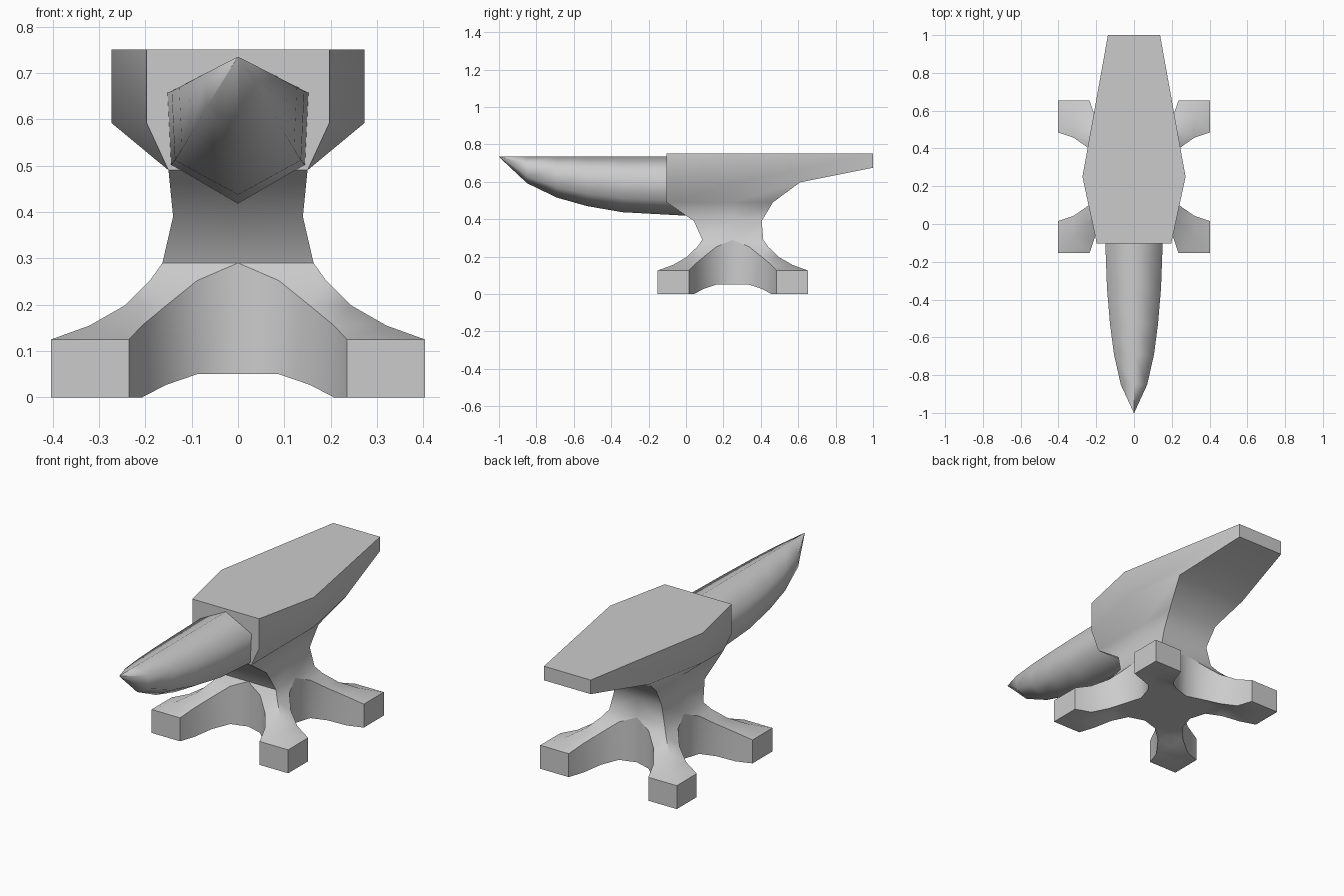
import bpy, bmesh
from mathutils import Vector

if "Cube" in bpy.data.objects:
    bpy.data.objects.remove(bpy.data.objects["Cube"], do_unlink=True)

steel = bpy.data.materials.new("plain_grey_steel")
steel.use_nodes = True
GREY = (0.6, 0.6, 0.6, 1)
steel.diffuse_color = GREY
steel.node_tree.nodes["Principled BSDF"].inputs["Base Color"].default_value = GREY

CY = 0.25  # centre of the base along y


def add_face(bm, pts):
    """Face from points, skipping repeated corners."""
    clean = []
    for p in pts:
        p = Vector(p)
        if all((p - q).length > 1e-5 for q in clean):
            clean.append(p)
    if len(clean) > 2:
        return bm.faces.new([bm.verts.new(p) for p in clean])


def finish(bm, name, angle):
    bmesh.ops.remove_doubles(bm, verts=bm.verts, dist=1e-4)
    bmesh.ops.recalc_face_normals(bm, faces=bm.faces)
    # keep the rim between recess walls and leg tops crisp
    for e in bm.edges:
        if len({f.material_index for f in e.link_faces}) > 1:
            e.smooth = False
    for f in bm.faces:
        f.material_index = 0
    mesh = bpy.data.meshes.new(name)
    bm.to_mesh(mesh)
    bm.free()
    mesh.materials.append(steel)
    obj = bpy.data.objects.new(name, mesh)
    bpy.context.collection.objects.link(obj)
    bpy.ops.object.select_all(action='DESELECT')
    obj.select_set(True)
    bpy.context.view_layer.objects.active = obj
    bpy.ops.object.shade_smooth_by_angle(angle=angle)


# ---- body: four spreading feet, waist and face block in one mesh ----
bm = bmesh.new()

# leg levels: reach from centre, recess half width, top height, underside height
legs = [(0.403, 0.235, 0.125, 0), (0.32, 0.207, 0.155, 0),
        (0.245, 0.155, 0.198, 0.027), (0.19, 0.088, 0.252, 0.05),
        (0.163, 0, 0.29, 0.05)]
for sx in (1, -1):
    for sy in (1, -1):
        def at(x, y, z):
            return (sx * x, CY + sy * y, z)

        for swap in (False, True):
            def pt(across, out, z):
                return at(out, across, z) if swap else at(across, out, z)

            for (d, t, z, b), (d2, t2, z2, b2) in zip(legs, legs[1:]):
                add_face(bm, [pt(t, d, z), pt(d, d, z), pt(d2, d2, z2), pt(t2, d2, z2)])
                add_face(bm, [pt(t, d, b), pt(d, d, b), pt(d2, d2, b2), pt(t2, d2, b2)])
                wall = add_face(bm, [pt(t, d, b), pt(t, d, z), pt(t2, d2, z2), pt(t2, d2, b2)])
                wall.material_index = 1
            d, t, z, b = legs[0]
            add_face(bm, [pt(t, d, b), pt(d, d, b), pt(d, d, z), pt(t, d, z)])
        d, t, z, b = legs[-1]
        add_face(bm, [at(0, 0, b), at(d, 0, b), at(d, d, b), at(0, d, b)])

# half rings: front corner, middle, back corner
rings = [
    [(0.163, 0.087, 0.29), (0.163, CY, 0.29), (0.163, 0.413, 0.29)],
    [(0.14, 0.042, 0.39), (0.14, CY, 0.39), (0.14, 0.405, 0.39)],
    [(0.15, -0.103, 0.49), (0.15, CY, 0.49), (0.15, 0.465, 0.49)],
    [(0.197, -0.103, 0.592), (0.273, CY, 0.592), (0.208, 0.61, 0.597)],
    [(0.197, -0.103, 0.592), (0.273, CY, 0.592), (0.138, 1, 0.675)],
    [(0.197, -0.103, 0.75), (0.273, CY, 0.75), (0.138, 1, 0.75)],
]
for s in (1, -1):
    full = [[(0, r[0][1], r[0][2])] + [(s * x, y, z) for x, y, z in r]
            + [(0, r[2][1], r[2][2])] for r in rings]
    for low, high in zip(full, full[1:]):
        for i in range(4):
            add_face(bm, [low[i], low[i + 1], high[i + 1], high[i]])
    add_face(bm, full[-1])
finish(bm, "anvil_body", 0.92)

# ---- horn: tapering six-sided loft with a level top ridge ----
bm = bmesh.new()
TOP = 0.735
stations = [(0.06, 0.415, 0.155), (-0.1, 0.424, 0.152), (-0.34, 0.437, 0.143),
            (-0.53, 0.47, 0.127), (-0.69, 0.515, 0.106), (-0.85, 0.592, 0.07),
            (-1, TOP - 0.002, 0.001)]
sections = []
for y, bottom, w in stations:
    h = TOP - bottom
    right = [(w, y, TOP - 0.25 * h), (w * 0.95, y, TOP - 0.75 * h)]
    left = [(-x, y, z) for x, y, z in reversed(right)]
    sections.append([(0, y, TOP)] + right + [(0, y, bottom)] + left)
for a, b in zip(sections, sections[1:]):
    for i in range(6):
        j = (i + 1) % 6
        add_face(bm, [a[i], a[j], b[j], b[i]])
add_face(bm, sections[0])
add_face(bm, sections[-1])
finish(bm, "horn", 1.2)
